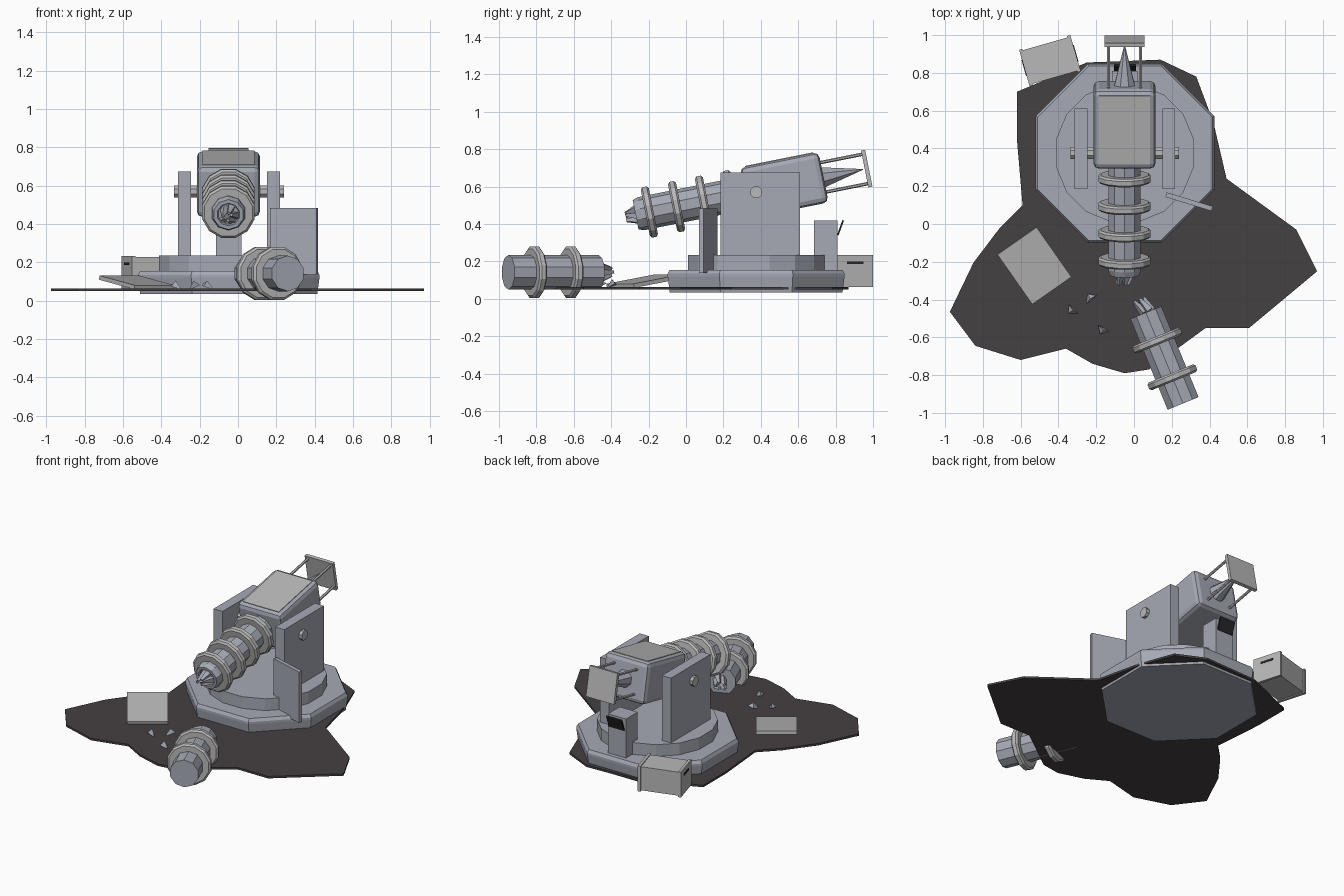
import bpy, bmesh, math, random
from mathutils import Matrix, Vector, Euler

random.seed(4)
if "Cube" in bpy.data.objects:
    bpy.data.objects.remove(bpy.data.objects["Cube"], do_unlink=True)


def material(name, rgb):
    m = bpy.data.materials.new(name)
    m.use_nodes = True
    m.diffuse_color = (*rgb, 1)
    m.node_tree.nodes["Principled BSDF"].inputs["Base Color"].default_value = (*rgb, 1)
    return m


steel = material("blue grey steel", (0.38, 0.40, 0.46))
pale = material("pale grey metal", (0.48, 0.48, 0.49))
scorch = material("scorched earth", (0.060, 0.052, 0.054))
dark = material("dark screen", (0.02, 0.02, 0.022))


def place(loc, rx=0, ry=0, rz=0):
    rot = Euler([math.radians(a) for a in (rx, ry, rz)]).to_matrix().to_4x4()
    return Matrix.Translation(loc) @ rot


def finish(name, bm, mat, frame, bevel=0, segments=1):
    bmesh.ops.recalc_face_normals(bm, faces=bm.faces)
    mesh = bpy.data.meshes.new(name)
    bm.to_mesh(mesh)
    bm.free()
    mesh.materials.append(mat)
    ob = bpy.data.objects.new(name, mesh)
    bpy.context.collection.objects.link(ob)
    ob.matrix_world = frame
    if bevel:
        mod = ob.modifiers.new("bevel", "BEVEL")
        mod.width, mod.segments = bevel, segments
    return ob


def box(name, loc, size, mat, frame=Matrix(), bevel=0, segments=1):
    bm = bmesh.new()
    bmesh.ops.create_cube(bm, size=1)
    bmesh.ops.scale(bm, vec=size, verts=bm.verts)
    return finish(name, bm, mat, frame @ Matrix.Translation(loc), bevel, segments)


def lathe(name, profile, sides, mat, frame):
    """Closed solid from (radius, height) pairs, turned about local z."""
    bm = bmesh.new()
    rings = []
    for r, z in profile:
        rings.append([bm.verts.new((r * math.cos(a), r * math.sin(a), z))
                      for a in (math.tau * (i + 0.5) / sides for i in range(sides))])
    for low, high in zip(rings, rings[1:]):
        for i in range(sides):
            j = (i + 1) % sides
            bm.faces.new((low[i], low[j], high[j], high[i]))
    bm.faces.new(rings[0])
    bm.faces.new(rings[-1])
    return finish(name, bm, mat, frame)


def rod(name, r, length, sides, mat, frame, tip=None):
    return lathe(name, [(r, -length / 2), (r if tip is None else tip, length / 2)], sides, mat, frame)


def band(name, frame):
    """Chamfered collar round a barrel."""
    lathe(name, [(0.085, -0.022), (0.13, -0.022), (0.142, -0.012),
                 (0.142, 0.012), (0.13, 0.022), (0.085, 0.022)], 12, pale, frame)


def shard(name, frame, size, mat):
    bm = bmesh.new()
    for p in ((-1, -.5, 0), (1, -.3, .1), (.1, .6, 0), (.2, 0, .9)):
        bm.verts.new(Vector(p) * size)
    bmesh.ops.convex_hull(bm, input=bm.verts)
    finish(name, bm, mat, frame)


def broken_end(name, frame):
    """Jagged splinters standing out of a snapped barrel."""
    for i in range(5):
        a = i * math.tau / 5
        f = frame @ Matrix.Translation((0.028 * math.cos(a), 0.028 * math.sin(a), 0.035))
        f = f @ Euler((random.uniform(-.4, .4), random.uniform(-.4, .4), a)).to_matrix().to_4x4()
        rod(f"{name}_{i}", 0.026, 0.08, 4, steel, f, 0.010)


# Scorched ground patch
outline = [(.14, .87), (.33, .78), (.42, .54), (.49, .24), (.86, -.03), (.97, -.25),
           (.61, -.55), (.38, -.55), (.08, -.77), (-.05, -.79), (-.22, -.74), (-.36, -.66),
           (-.6, -.72), (-.84, -.645), (-.975, -.465), (-.85, -.205), (-.71, -.02),
           (-.59, .1), (-.62, .45), (-.62, .7), (-.25, .855)]
bm = bmesh.new()
face = bm.faces.new([bm.verts.new((x, y, 0.05)) for x, y in outline])
top = bmesh.ops.extrude_face_region(bm, geom=[face])["geom"]
bmesh.ops.translate(bm, vec=(0, 0, 0.014), verts=[v for v in top if isinstance(v, bmesh.types.BMVert)])
finish("ground_patch", bm, scorch, Matrix())

# Octagonal base and turntable
CX, CY = -0.048, 0.375
lathe("base", [(0.50, 0.035), (0.512, 0.12), (0.512, 0.135), (0.50, 0.155)], 8, steel, place((CX, CY, 0)))
lathe("turntable", [(0.372, 0.15), (0.372, 0.235)], 16, steel, place((CX, CY, 0)))

# Side plates and axle stubs
for side, s in (("left", 1), ("right", -1)):
    box(f"{side}_support", (CX + s * 0.232, 0.398, 0.45), (0.068, 0.425, 0.45), steel)
    rod(f"{side}_axle", 0.034, 0.16, 8, pale, place((CX + s * 0.207, 0.375, 0.57), 0, 90))

# Tilted gun: housing, barrel, collars
gun = place((-0.05, 0.525, 0.608), 11.3)
box("gun_housing", (0, 0, 0), (0.33, 0.43, 0.275), steel, gun, 0.03, 2)
box("housing_cover", (0, 0, 0.1375), (0.27, 0.37, 0.008), pale, gun)
forward = gun @ place((0, 0, 0), 90)
lathe("barrel", [(0.09, 0.19), (0.09, 0.78), (0.08, 0.81), (0.06, 0.81), (0.055, 0.795)], 10, steel, forward)
for i, d in enumerate((0.29, 0.44, 0.587, 0.735)):
    band(f"barrel_collar_{i}", forward @ Matrix.Translation((0, 0, d)))
broken_end("barrel_splinter", forward @ Matrix.Translation((0, 0, 0.79)))

# Rear spike with its guard plate on four rods
back = gun @ place((0, 0, 0), -90)
rod("rear_spike", 0.062, 0.23, 8, steel, back @ Matrix.Translation((0, 0, 0.315)), 0.002)
for sx in (-1, 1):
    for sz in (-1, 1):
        rod("guard_rod", 0.009, 0.27, 6, pale, back @ Matrix.Translation((sx * 0.085, sz * 0.08, 0.315)))
box("guard_plate", (0, 0.45, 0), (0.21, 0.022, 0.2), pale, gun)

# Rear console with tilted screen
box("console", (CX, 0.747, 0.285), (0.135, 0.125, 0.27), steel)
box("console_screen", (0, 0, 0), (0.115, 0.009, 0.085), dark, place((CX, 0.826, 0.38), -20))

# Leaning shield plate
box("shield_plate", (0, 0, 0), (0.255, 0.026, 0.345), steel, place((0.292, 0.118, 0.31), 0, 0, -17))

# Crate with end frames and slots
crate = place((-0.445, 0.865, 0.148), 0, 0, 16)
box("crate", (0, 0, 0), (0.26, 0.185, 0.16), pale, crate)
for s in (-1, 1):
    box("crate_end_frame", (s * 0.132, 0, 0), (0.018, 0.2, 0.172), pale, crate)
    box("crate_slot", (s * 0.141, 0, 0.045), (0.006, 0.09, 0.014), dark, crate)

# Loose panel on the ground
box("loose_panel", (0, 0, 0), (0.325, 0.253, 0.022), pale, place((-0.528, -0.22, 0.095), 0, -9, 125))

# Snapped barrel lying on the ground
fallen = place((0.26, -0.95, 0.142), -90, 0, 22.3)
rod("fallen_barrel", 0.093, 0.52, 10, steel, fallen @ Matrix.Translation((0, 0, 0.26)))
for i, d in enumerate((0.15, 0.36)):
    band(f"fallen_collar_{i}", fallen @ Matrix.Translation((0, 0, d)))
broken_end("fallen_splinter", fallen @ Matrix.Translation((0, 0, 0.525)))

# Small splinters of debris
for i, (x, y, turn) in enumerate(((-.33, -.46, 130), (-.235, -.39, 35), (-.165, -.565, 150))):
    shard(f"debris_{i}", place((x, y, 0.07), 10, -15, turn), 0.038, steel)
